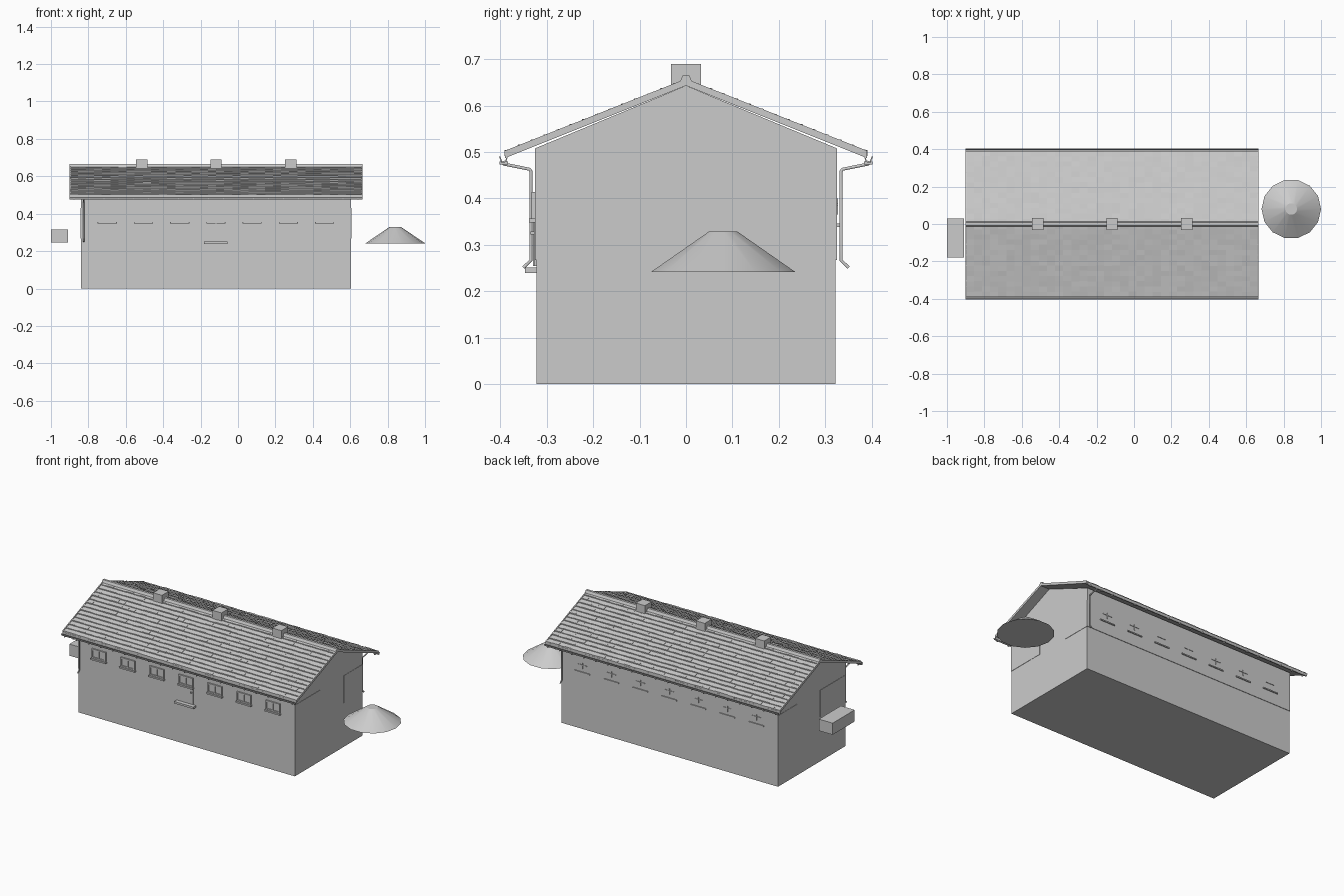
import bpy, bmesh, random
from math import pi, atan2, hypot
from mathutils import Matrix, Vector

if "Cube" in bpy.data.objects:
    bpy.data.objects.remove(bpy.data.objects["Cube"], do_unlink=True)
random.seed(4)

grey = bpy.data.materials.new("plain_grey")
grey.use_nodes = True
grey.diffuse_color = (0.6, 0.6, 0.6, 1)
grey.node_tree.nodes["Principled BSDF"].inputs["Base Color"].default_value = (0.6, 0.6, 0.6, 1)


def finish(name, bm):
    mesh = bpy.data.meshes.new(name)
    bmesh.ops.recalc_face_normals(bm, faces=bm.faces)
    bm.to_mesh(mesh)
    bm.free()
    mesh.materials.append(grey)
    obj = bpy.data.objects.new(name, mesh)
    bpy.context.collection.objects.link(obj)
    return obj


def add_box(bm, x, y, z):
    """Box from three (low, high) ranges."""
    spans = (x, y, z)
    size = [abs(b - a) for a, b in spans]
    mid = [(a + b) / 2 for a, b in spans]
    bmesh.ops.create_cube(bm, size=1, matrix=Matrix.Translation(mid) @ Matrix.Diagonal((*size, 1)))


def boxes(name, *parts):
    bm = bmesh.new()
    for part in parts:
        add_box(bm, *part)
    return finish(name, bm)


def add_prism(bm, profile, x0, x1):
    """Extrude a (y, z) outline along x."""
    face = bm.faces.new([bm.verts.new((x0, y, z)) for y, z in profile])
    out = bmesh.ops.extrude_face_region(bm, geom=[face])
    bmesh.ops.translate(bm, vec=(x1 - x0, 0, 0),
                        verts=[v for v in out["geom"] if isinstance(v, bmesh.types.BMVert)])


def prism(name, profile, x0, x1):
    bm = bmesh.new()
    add_prism(bm, profile, x0, x1)
    return finish(name, bm)


def pipe(name, points, radius):
    curve = bpy.data.curves.new(name, "CURVE")
    curve.dimensions = "3D"
    curve.bevel_depth = radius
    curve.bevel_resolution = 1
    curve.use_fill_caps = True
    spline = curve.splines.new("POLY")
    spline.points.add(len(points) - 1)
    for p, co in zip(spline.points, points):
        p.co = (*co, 1)
    curve.materials.append(grey)
    obj = bpy.data.objects.new(name, curve)
    bpy.context.collection.objects.link(obj)


LEFT, RIGHT = 0.605, -0.84          # wall ends
ROOF_L, ROOF_R = 0.665, -0.90       # roof ends
WALL, BAND = 0.325, 0.267

# Walls: plain base and gabled upper storey
boxes("base_wall", ((RIGHT, LEFT), (-0.322, 0.322), (0, BAND)))
prism("upper_wall", [(-WALL, BAND), (WALL, BAND), (WALL, 0.508), (0, 0.643), (-WALL, 0.508)],
      RIGHT, LEFT)

# Thin corner panels on both gable ends
for end, x, d in (("left", LEFT, 0.002), ("right", RIGHT, -0.002)):
    boxes(end + "_gable_panels",
          (sorted((x, x + d)), (-WALL, -0.08), (BAND, 0.43)),
          (sorted((x, x + d)), (0.142, WALL), (BAND, 0.43)))

# Roof deck and overlapping rows of tiles
EAVE = Vector((0, 0.39, 0.492))
PEAK = Vector((0, 0, 0.647))
ROWS, COLS = 14, 36
for side, s in (("back", 1), ("front", -1)):
    prism(side + "_roof_deck",
          [(0, 0.643), (0, PEAK.z + 0.003), (s * EAVE.y, EAVE.z + 0.003), (s * EAVE.y, EAVE.z - 0.005)],
          ROOF_R + 0.004, ROOF_L - 0.004)
    bm = bmesh.new()
    step = (ROOF_L - ROOF_R) / COLS
    for row in range(ROWS):
        low = EAVE.lerp(PEAK, row / ROWS)
        high = EAVE.lerp(PEAK, min((row + 1.15) / ROWS, 1))
        for col in range(COLS):
            lift = 0.011 + random.uniform(-0.0015, 0.0015)
            slip = random.uniform(-0.001, 0.001)
            x = ROOF_R + col * step
            add_prism(bm, [(s * (low.y + slip), low.z), (s * (low.y + slip), low.z + lift),
                           (s * high.y, high.z + 0.005), (s * high.y, high.z)], x, x + step)
    finish(side + "_roof_tiles", bm)

    # Sloping verge boards along the gables
    for end, x in (("left", ROOF_L - 0.006), ("right", ROOF_R)):
        prism(side + "_" + end + "_verge",
              [(0, 0.643), (0, 0.658), (s * 0.39, 0.503), (s * 0.39, 0.487)], x, x + 0.006)

    # Open gutter with small brackets
    prism(side + "_gutter",
          [(s * y, z) for y, z in ((0.384, 0.490), (0.387, 0.479), (0.397, 0.476), (0.403, 0.490),
                                   (0.400, 0.490), (0.396, 0.480), (0.389, 0.482), (0.387, 0.490))],
          ROOF_R, ROOF_L)
    bm = bmesh.new()
    for i in range(20):
        x = ROOF_R + 0.02 + i * 0.08
        add_box(bm, (x, x + 0.005), sorted((s * 0.384, s * 0.402)), (0.473, 0.480))
    finish(side + "_gutter_brackets", bm)

    # Rain pipe at one corner of each long side
    x = 0.595 if s > 0 else -0.825
    pipe(side + "_downpipe", [(x, s * y, z) for y, z in
                              ((0.396, 0.478), (0.392, 0.474), (0.337, 0.463), (0.334, 0.458),
                               (0.334, 0.267), (0.350, 0.251))], 0.004)

# Ridge cap
prism("ridge_cap", [(-0.014, 0.65), (-0.007, 0.665), (0.007, 0.665), (0.014, 0.65)], ROOF_R, ROOF_L)

# Chimneys
for i, x in enumerate((-0.515, -0.118, 0.282)):
    boxes("chimney_%d" % (i + 1), ((x - 0.03, x + 0.03), (-0.032, 0.032), (0.635, 0.69)))


def window(name, x, sill=True):
    """Two-pane front window with a raised frame."""
    y0, y1, w, z0, z1, t = -0.333, -0.324, 0.047, 0.357, 0.414, 0.008
    parts = [((x - w, x + w), (y0, y1), (z0, z0 + t)), ((x - w, x + w), (y0, y1), (z1 - t, z1)),
             ((x - w, x - w + t), (y0, y1), (z0, z1)), ((x + w - t, x + w), (y0, y1), (z0, z1)),
             ((x - t / 2, x + t / 2), (y0, y1), (z0, z1)),
             ((x - w, x + w), (-0.327, y1), (z0, z1))]
    if sill:
        parts.append(((x - 0.051, x + 0.051), (-0.338, y1), (0.348, 0.357)))
    boxes(name, *parts)


# Seven windows in front, flush ones with sills and heads behind
for i in range(7):
    x = -0.699 + i * 0.1937
    window("front_window_%d" % (i + 1), x)
    boxes("back_window_%d" % (i + 1),
          ((x - 0.051, x + 0.051), (0.324, 0.331), (0.339, 0.346)),
          ((x - 0.03, x + 0.03), (0.324, 0.328), (0.385, 0.389)),
          ((x - 0.002, x + 0.002), (0.324, 0.327), (0.365, 0.40)))

# Door below the middle window, with handle and step
DOOR = -0.118
boxes("door", ((DOOR - 0.047, DOOR + 0.047), (-0.328, -0.322), (0.254, 0.35)),
      ((DOOR - 0.002, DOOR + 0.002), (-0.330, -0.322), (0.254, 0.35)))
boxes("door_handle", ((DOOR + 0.033, DOOR + 0.042), (-0.335, -0.327), (0.322, 0.329)))
boxes("door_step", ((-0.183, -0.055), (-0.347, -0.32), (0.239, 0.251)))

# Separate box beyond the right end
boxes("side_box", ((-1.0, -0.908), (-0.18, 0.03), (0.245, 0.315)))

# Separate flat-topped mound beyond the left end
bm = bmesh.new()
bmesh.ops.create_cone(bm, cap_ends=True, segments=14, radius1=0.159, radius2=0.031, depth=0.087,
                      matrix=Matrix.Translation((0.841, 0.08, 0.2855)) @ Matrix.Rotation(pi / 2, 4, "Z"))
mound = finish("mound", bm)
bpy.ops.object.select_all(action="DESELECT")
mound.select_set(True)
bpy.context.view_layer.objects.active = mound
bpy.ops.object.shade_smooth_by_angle(angle=0.6)
